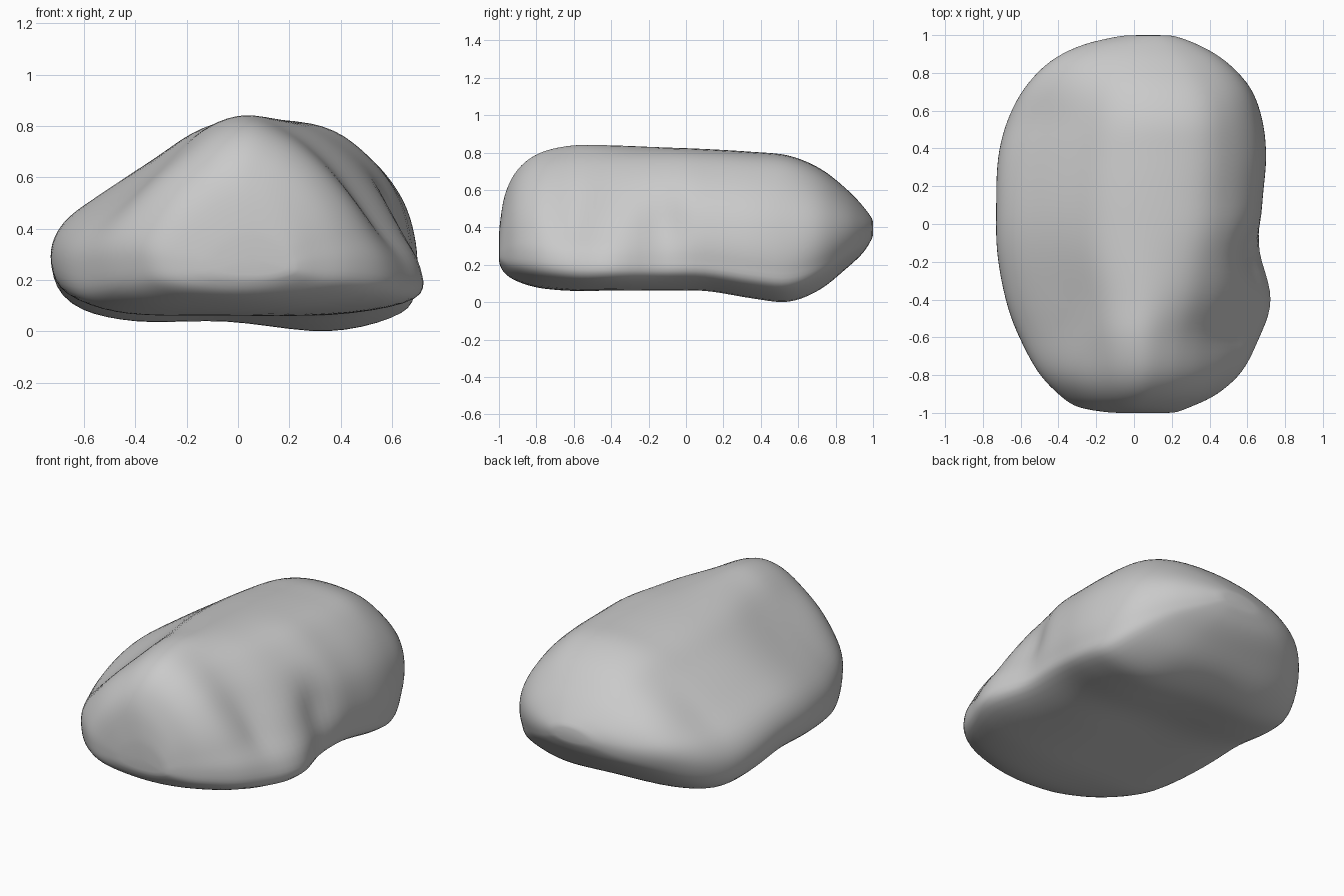
import bpy
import bmesh
import math
from mathutils import Vector

if "Cube" in bpy.data.objects:
    bpy.data.objects.remove(bpy.data.objects["Cube"], do_unlink=True)

AROUND, ALONG = 5, 5

# Cross-sections (x, z): a peaked one near the front, a broad one near the back
front_profile = [(-.66, .24), (-.62, .36), (-.46, .51), (-.28, .67), (-.12, .8), (.04, .84),
                 (.2, .775), (.33, .67), (.45, .53), (.57, .39), (.68, .25), (.67, .12),
                 (.35, .06), (-.1, .055), (-.45, .06), (-.63, .12)]
back_profile = [(-.71, .24), (-.66, .38), (-.5, .51), (-.3, .65), (-.12, .76), (.1, .8),
                (.36, .775), (.53, .66), (.65, .5), (.7, .33), (.7, .18), (.65, .07),
                (.36, 0), (-.05, .04), (-.42, .04), (-.65, .1)]

# Extents along the rock: y, left, right, bottom, top
stations = [(-1, -.12, .22, .21, .38), (-.97, -.3, .31, .155, .57), (-.9, -.41, .46, .11, .71),
            (-.78, -.52, .59, .075, .8), (-.6, -.61, .67, .06, .84), (-.4, -.68, .73, .06, .84),
            (-.15, -.725, .685, .06, .83), (.1, -.73, .68, .06, .82), (.35, -.72, .7, .02, .805),
            (.55, -.67, .68, 0, .785), (.72, -.585, .62, .06, .715), (.86, -.45, .49, .175, .605),
            (.95, -.27, .34, .265, .51), (1, -.05, .2, .35, .44)]

# Soft hollows on the left-hand face of the ridge and on the slope: centre, reach, depth
dents = [((.64, -.12, .42), (.2, .12, .19), (-.05, 0, 0)),
         ((.56, -.6, .42), (.2, .06, .12), (-.012, 0, 0)),
         ((-.38, -.3, .55), (.16, .28, .25), (.01, 0, -.015))]


def spline(a, b, c, d, t):
    return (b * 2 + (c - a) * t + (a * 2 - b * 5 + c * 4 - d) * t * t
            + (b * 3 - a - c * 3 + d) * t ** 3) / 2


def refine(points, steps, closed):
    """Smooth curve through the points."""
    n = len(points)
    pick = (lambda i: points[i % n]) if closed else (lambda i: points[min(max(i, 0), n - 1)])
    out = [spline(pick(i - 1), pick(i), pick(i + 1), pick(i + 2), s / steps)
           for i in range(n if closed else n - 1) for s in range(steps)]
    return out if closed else out + [points[-1]]


def unit_profile(points):
    """Smoothed outline scaled to fill the unit square."""
    pts = refine([Vector(p) for p in points], AROUND, True)
    low = [min(p[k] for p in pts) for k in (0, 1)]
    high = [max(p[k] for p in pts) for k in (0, 1)]
    return [Vector([(p[k] - low[k]) / (high[k] - low[k]) for k in (0, 1)]) for p in pts]


def smoothstep(a, b, x):
    t = min(max((x - a) / (b - a), 0), 1)
    return t * t * (3 - 2 * t)


def rounded(u, amount):
    """Pull an outline point towards an oval, for the two ends."""
    middle = Vector((.5, .45))
    oval = Vector((.5, .5)) + (u - middle).normalized() * .5
    return u.lerp(oval, amount)


def dented(p):
    moved = p.copy()
    for centre, reach, push in dents:
        d = sum(((p[k] - centre[k]) / reach[k]) ** 2 for k in range(3))
        moved += Vector(push) * math.exp(-d)
    return moved


# Loft the rock body from front to back
front, back = unit_profile(front_profile), unit_profile(back_profile)
bm = bmesh.new()
rings = []
for y, left, right, bottom, top in refine([Vector(s) for s in stations], ALONG, False):
    blend = smoothstep(-.65, .05, y)
    oval_amount = (.7 if y > 0 else .4) * smoothstep(.5, 1, abs(y))
    ring = []
    for f, b in zip(front, back):
        u = rounded(f.lerp(b, blend), oval_amount)
        p = Vector((left + (right - left) * u.x, y, bottom + (top - bottom) * u.y))
        ring.append(bm.verts.new(dented(p)))
    rings.append(ring)

for a, b in zip(rings, rings[1:]):
    for i in range(len(a)):
        bm.faces.new((a[i - 1], a[i], b[i], b[i - 1]))
caps = [bm.faces.new(rings[0]), bm.faces.new(rings[-1])]
bmesh.ops.poke(bm, faces=caps)
bmesh.ops.recalc_face_normals(bm, faces=bm.faces)

mesh = bpy.data.meshes.new("rock")
bm.to_mesh(mesh)
bm.free()
rock = bpy.data.objects.new("rock", mesh)
bpy.context.collection.objects.link(rock)

# Plain grey stone
stone = bpy.data.materials.new("stone grey")
stone.use_nodes = True
grey = (.59, .59, .59, 1)
stone.diffuse_color = grey
stone.node_tree.nodes["Principled BSDF"].inputs["Base Color"].default_value = grey
mesh.materials.append(stone)

# Soften the loft and shade it smooth
relax = rock.modifiers.new("soften", 'SMOOTH')
relax.factor = .5
relax.iterations = 3
bpy.context.view_layer.objects.active = rock
rock.select_set(True)
bpy.ops.object.shade_smooth_by_angle(angle=math.radians(60))
